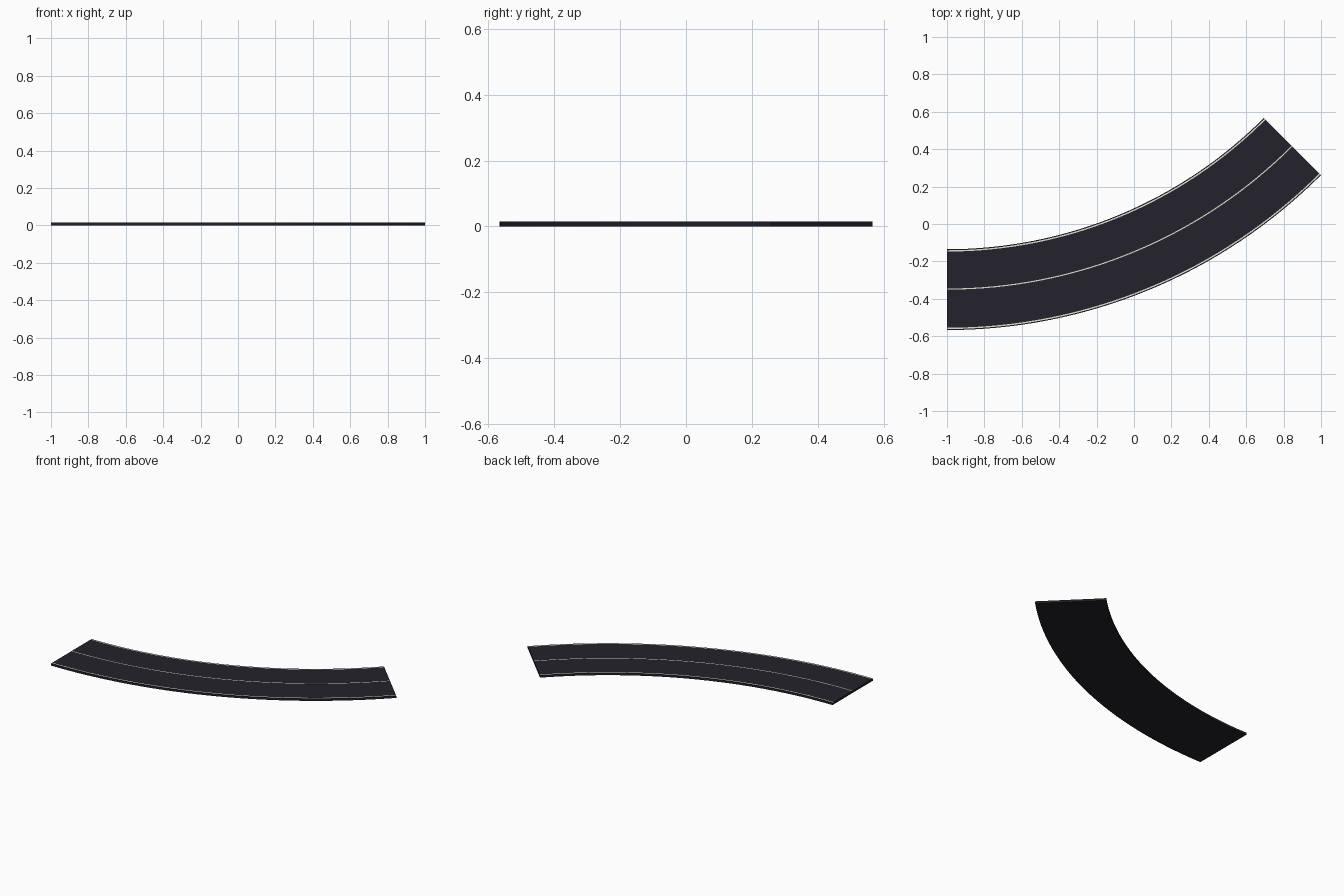
import bpy, bmesh, math

if "Cube" in bpy.data.objects:
    bpy.data.objects.remove(bpy.data.objects["Cube"])

SEGMENTS = 32
SWEEP = math.radians(45)
CX, CY = -1.0, 2.261          # centre of the bend
R_IN, R_OUT = 2.396, 2.828    # inner and outer road edges
TOP = 0.0145


def material(name, rgb):
    m = bpy.data.materials.new(name)
    m.diffuse_color = (*rgb, 1.0)
    m.use_nodes = True
    m.node_tree.nodes["Principled BSDF"].inputs["Base Color"].default_value = m.diffuse_color
    return m


asphalt = material("dark_asphalt", (0.017, 0.016, 0.025))
paint = material("cream_paint", (0.75, 0.75, 0.66))


def arc_strip(name, r0, r1, z0, z1, mat):
    """Sweep a rectangular section around the bend."""
    bm = bmesh.new()
    rings = []
    for i in range(SEGMENTS + 1):
        a = SWEEP * i / SEGMENTS
        rings.append([bm.verts.new((CX + r * math.sin(a), CY - r * math.cos(a), z))
                      for r, z in ((r0, z0), (r1, z0), (r1, z1), (r0, z1))])
    for p, q in zip(rings, rings[1:]):
        for k in range(4):
            n = (k + 1) % 4
            bm.faces.new((p[k], p[n], q[n], q[k]))
    bm.faces.new(rings[0])
    bm.faces.new(rings[-1])
    bmesh.ops.recalc_face_normals(bm, faces=bm.faces)
    mesh = bpy.data.meshes.new(name)
    bm.to_mesh(mesh)
    bm.free()
    mesh.materials.append(mat)
    ob = bpy.data.objects.new(name, mesh)
    bpy.context.collection.objects.link(ob)
    return ob


# Road slab
arc_strip("road_slab", R_IN, R_OUT, 0.0, TOP, asphalt)

# Painted lines: one near each edge and one down the middle
mid = (R_IN + R_OUT) / 2 - 0.003
for name, r, w in (("inner_edge_line", R_IN + 0.009, 0.007),
                   ("centre_line", mid, 0.006),
                   ("outer_edge_line", R_OUT - 0.009, 0.007)):
    arc_strip(name, r - w / 2, r + w / 2, TOP - 0.001, TOP + 0.0006, paint)
